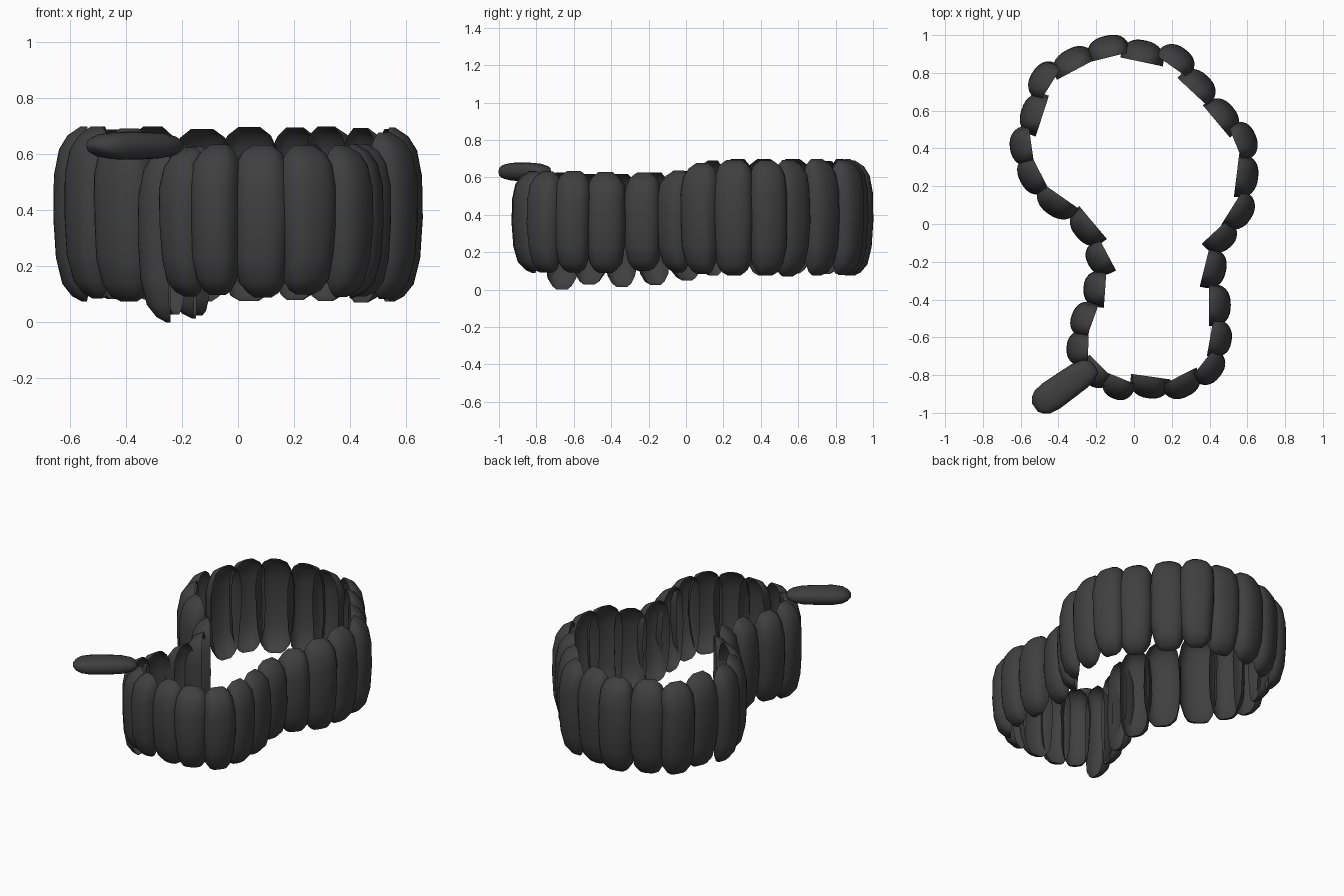
import bpy, bmesh, math, random
from mathutils import Vector, Matrix

if "Cube" in bpy.data.objects:
    bpy.data.objects.remove(bpy.data.objects["Cube"])

random.seed(4)

stone_mat = bpy.data.materials.new("dark grey stone")
stone_mat.diffuse_color = (0.05, 0.05, 0.05, 1)
stone_mat.use_nodes = True
stone_mat.node_tree.nodes["Principled BSDF"].inputs["Base Color"].default_value = stone_mat.diffuse_color

# Height fraction, width factor, thickness factor of a rounded slab
PROFILE = [(0, .30, .12), (.03, .55, .42), (.10, .78, .72), (.25, .92, .92),
           (.48, 1, 1), (.72, 1, .98), (.87, .90, .82), (.95, .68, .55), (1, .34, .15)]
SIDES = 16


def power(v, e):
    return math.copysign(abs(v) ** e, v)


def slab(name, width, thick, height, matrix, jitter=0.04, shell=True):
    """Upright slab, base at local z = 0; a shell is domed to +y and hollow at the back."""
    bm = bmesh.new()
    rings = []
    for t, fw, ft in PROFILE:
        k = 1 + random.uniform(-jitter, jitter)
        dx = random.uniform(-jitter, jitter) * width * 0.3
        ring = []
        for i in range(SIDES + 1 if shell else SIDES):
            a = (1 if shell else 2) * math.pi * i / SIDES
            x = power(math.cos(a), .85) * fw * k * width / 2 + dx
            y = power(math.sin(a), .7) * ft * thick
            y = y - thick / 2 if shell else y / 2
            ring.append(bm.verts.new(matrix @ Vector((x, y, t * height))))
        rings.append(ring)
    for a, b in zip(rings, rings[1:]):
        for i in range(SIDES):
            j = (i + 1) % len(a)
            bm.faces.new((a[i], a[j], b[j], b[i]))
    bm.faces.new(rings[0][::-1])
    bm.faces.new(rings[-1])
    for f in bm.faces:
        f.smooth = True
    for e in bm.edges:
        e.smooth = e.calc_face_angle(0) < math.radians(55)
    me = bpy.data.meshes.new(name)
    bm.to_mesh(me)
    bm.free()
    me.materials.append(stone_mat)
    ob = bpy.data.objects.new(name, me)
    bpy.context.collection.objects.link(ob)
    return ob


# Keyhole-shaped ring of standing stones, clockwise: x, y, facing angle
RING = [(-.14, .94, 14), (.05, .915, -12), (.235, .88, -35), (.35, .74, -43),
        (.48, .58, -50), (.59, .45, -68), (.60, .25, 83), (.57, .06, 58),
        (.47, -.08, 43), (.43, -.24, 76), (.455, -.43, 90), (.46, -.61, 80),
        (.41, -.77, 52), (.26, -.86, 27), (.08, -.865, -8), (-.09, -.87, -22),
        (-.21, -.80, -45), (-.30, -.66, 88), (-.275, -.50, 70), (-.21, -.34, 86),
        (-.19, -.19, -62), (-.26, -.03, -50), (-.42, .10, -35), (-.55, .25, -63),
        (-.60, .41, -82), (-.54, .59, 72), (-.49, .77, 58), (-.33, .87, 28)]

for i, (x, y, ang) in enumerate(RING):
    px, py, _ = RING[i - 1]
    nx, ny, _ = RING[(i + 1) % len(RING)]
    width = (math.hypot(x - px, y - py) + math.hypot(nx - x, ny - y)) / 2 * 1.17
    # turn the domed side to the outside of the ring
    out = Vector((py - ny, nx - px))
    a = math.radians(ang)
    if out.dot(Vector((-math.sin(a), math.cos(a)))) < 0:
        a += math.pi
    if y > 0:                      # big round end, taller stones
        low, high = .075, .70
    elif x < -.15 and y > -.72:    # left neck, sunk lower
        low, high = .015, .625
    else:                          # front end
        low, high = .09, .635
    if abs(y) < .1:
        high = (high + .66) / 2
        low = (low + .07) / 2
    low = 0 if i == 17 else low + random.uniform(-.005, .012)
    high += random.uniform(-.012, .002)
    m = Matrix.Translation((x, y, low)) @ Matrix.Rotation(a, 4, 'Z')
    slab("standing_stone_%02d" % (i + 1), width, .115, high - low, m)

# Loose flat stone lying on the rim, wider at its outer end
m = (Matrix.Translation((-.21, -.75, .63)) @ Matrix.Rotation(math.radians(215), 4, 'Z')
     @ Matrix.Rotation(math.radians(90), 4, 'Y') @ Matrix.Rotation(math.radians(90), 4, 'Z'))
slab("loose_flat_stone", .16, .10, .385, m, 0.02, shell=False)
